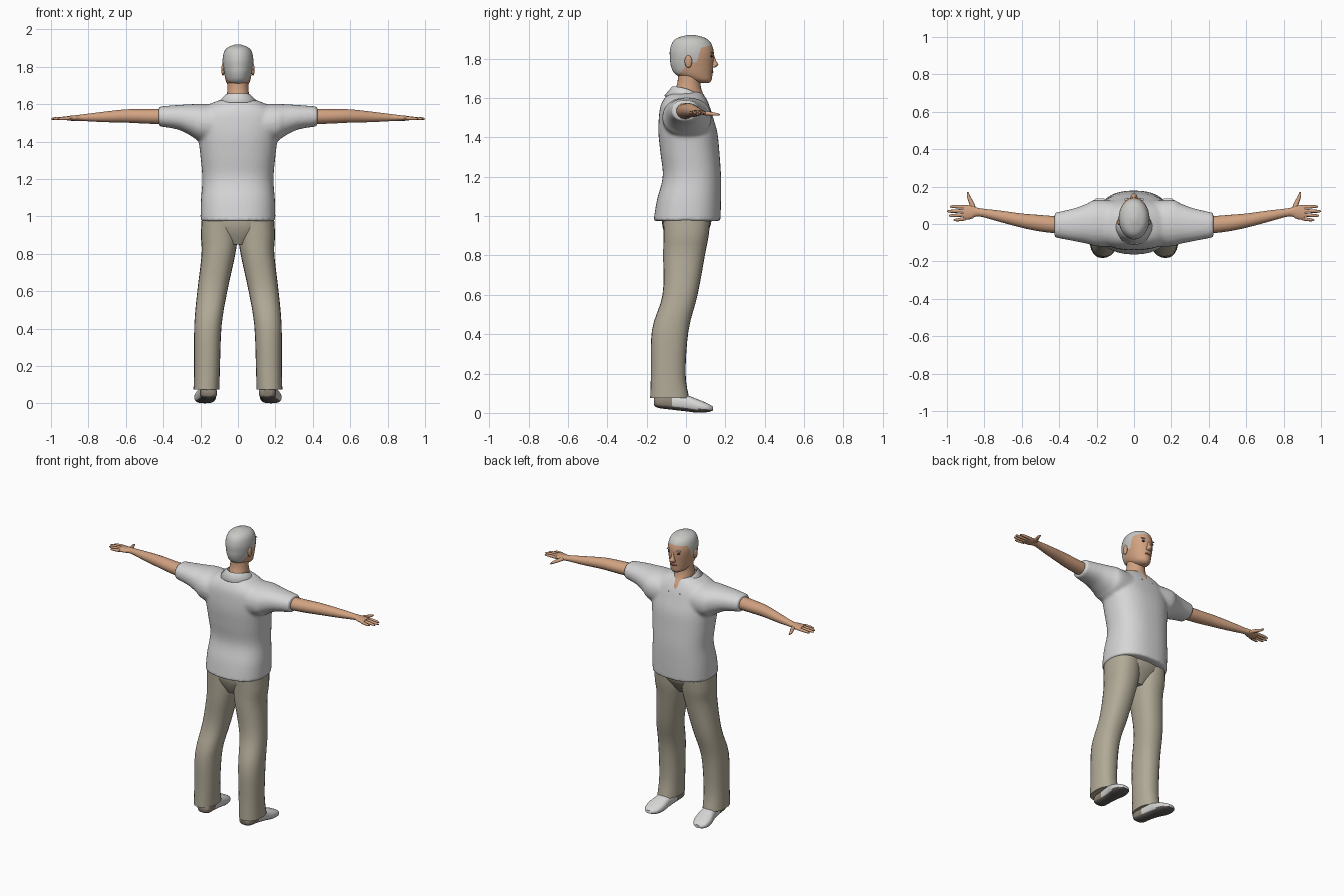
import bpy, bmesh, math
from mathutils import Vector, Matrix

cube = bpy.data.objects.get("Cube")
if cube:
    bpy.data.objects.remove(cube)


def material(name, r, g, b):
    m = bpy.data.materials.new(name)
    m.use_nodes = True
    m.diffuse_color = (r, g, b, 1)
    bsdf = next(n for n in m.node_tree.nodes if n.type == "BSDF_PRINCIPLED")
    bsdf.inputs["Base Color"].default_value = (r, g, b, 1)
    bsdf.inputs["Roughness"].default_value = 0.8
    return m


SKIN = material("skin", 0.64, 0.36, 0.22)
HAIR = material("silver hair", 0.58, 0.58, 0.56)
SHIRT = material("white shirt", 0.67, 0.67, 0.68)
KHAKI = material("khaki cloth", 0.44, 0.40, 0.31)
SHOE = material("white shoe", 0.68, 0.68, 0.67)
SOLE = material("dark sole", 0.13, 0.12, 0.11)
HEEL = material("heel brown", 0.27, 0.23, 0.18)
DARK = material("dark eye", 0.05, 0.035, 0.03)
LIPS = material("lips", 0.45, 0.17, 0.13)
SIDES = (("left", 1), ("right", -1))


def finish(bm, name, mats, angle=50):
    bmesh.ops.recalc_face_normals(bm, faces=bm.faces)
    mesh = bpy.data.meshes.new(name)
    bm.to_mesh(mesh)
    bm.free()
    for m in mats:
        mesh.materials.append(m)
    for p in mesh.polygons:
        p.use_smooth = True
    mesh.set_sharp_from_angle(angle=math.radians(angle))
    obj = bpy.data.objects.new(name, mesh)
    bpy.context.scene.collection.objects.link(obj)
    return obj


def spline(rows, steps):
    """Catmull-Rom blend between the section rows."""
    out = []
    for i in range(len(rows) - 1):
        p0, p1, p2 = rows[max(i - 1, 0)], rows[i], rows[i + 1]
        p3 = rows[min(i + 2, len(rows) - 1)]
        for k in range(steps):
            t = k / steps
            out.append([b + t * (c - a) / 2 + t * t * (a - 2.5 * b + 2 * c - d / 2)
                        + t ** 3 * (1.5 * (b - c) + (d - a) / 2)
                        for a, b, c, d in zip(p0, p1, p2, p3)])
    return out + [list(rows[-1])]


def loft(bm, rows, axis="z", side=1, seg=24, steps=4, power=2.0):
    """Skin oval sections (position, centre u, centre v, radius u, radius v)."""
    rings = []
    for t, cu, cv, ru, rv in spline(rows, steps):
        ring = []
        for i in range(seg):
            c, s = math.cos(math.tau * i / seg), math.sin(math.tau * i / seg)
            u = cu + ru * math.copysign(abs(c) ** (2 / power), c)
            v = cv + rv * math.copysign(abs(s) ** (2 / power), s)
            x, y, z = {"x": (t, u, v), "y": (u, t, v), "z": (u, v, t)}[axis]
            ring.append(bm.verts.new((x * side, y, z)))
        rings.append(ring)
    for a, b in zip(rings, rings[1:]):
        for i in range(seg):
            j = (i + 1) % seg
            bm.faces.new((a[i], a[j], b[j], b[i]))
    bm.faces.new(rings[0])
    bm.faces.new(rings[-1])


def blob(bm, loc, size):
    mat = Matrix.Translation(loc) @ Matrix.Diagonal((*size, 1))
    bmesh.ops.create_uvsphere(bm, u_segments=14, v_segments=10, radius=1, matrix=mat)


# Shirt: torso and sleeves merged into one soft skin
bm = bmesh.new()
loft(bm, [(0.975, 0, 0.005, 0.2, 0.17), (1.08, 0, 0.015, 0.198, 0.163),
          (1.2, 0, 0.03, 0.19, 0.148), (1.32, 0, 0.02, 0.2, 0.15),
          (1.42, 0, 0.01, 0.212, 0.15), (1.5, 0, 0, 0.22, 0.138),
          (1.56, 0, -0.005, 0.2, 0.124), (1.605, 0, -0.005, 0.14, 0.1),
          (1.63, 0, 0, 0.07, 0.075)], seg=40, power=2.4)
for _, s in SIDES:
    loft(bm, [(0.05, 0, 1.49, 0.12, 0.11), (0.2, 0.005, 1.502, 0.125, 0.1),
              (0.25, 0.002, 1.515, 0.108, 0.085), (0.32, -0.004, 1.53, 0.088, 0.066),
              (0.425, -0.006, 1.535, 0.066, 0.053)], "x", s, power=2.2)
shirt = finish(bm, "shirt", [SHIRT])
remesh = shirt.modifiers.new("merge", "REMESH")
remesh.mode, remesh.voxel_size, remesh.use_smooth_shade = "VOXEL", 0.01, True
soften = shirt.modifiers.new("soften", "SMOOTH")
soften.factor, soften.iterations = 0.5, 5

# Folded collar, open at the chest
bm = bmesh.new()
strips = []
for i in range(41):
    a = math.radians(-160 + 8 * i)
    f = (1 - math.cos(a)) / 2
    strip = []
    for rx, ry, cy, z in ((0.064, 0.08, 0.015, 1.625 - 0.055 * f * f),
                          (0.07, 0.082, 0.012, 1.658 - 0.06 * f * f),
                          (0.115, 0.122, 0.012, 1.612 - 0.08 * f ** 3)):
        strip.append(bm.verts.new((rx * math.sin(a), cy - ry * math.cos(a), z)))
    strips.append(strip)
for a, b in zip(strips, strips[1:]):
    for k in range(2):
        bm.faces.new((a[k], b[k], b[k + 1], a[k + 1]))
collar = finish(bm, "collar", [SHIRT])
collar.modifiers.new("cloth", "SOLIDIFY").thickness = 0.006

# Neck with the bare V at the chest
bm = bmesh.new()
loft(bm, [(1.53, 0, 0.085, 0.012, 0.04), (1.58, 0, 0.05, 0.045, 0.062),
          (1.63, 0, 0.015, 0.06, 0.068), (1.68, 0, 0.015, 0.056, 0.058),
          (1.73, 0, 0.02, 0.055, 0.06)])
finish(bm, "neck", [SKIN])

# Head, cut along the hairline and coloured above it
bm = bmesh.new()
loft(bm, [(1.675, 0, 0.085, 0.02, 0.03), (1.69, 0, 0.07, 0.046, 0.06),
          (1.72, 0, 0.04, 0.063, 0.094), (1.76, 0, 0.031, 0.073, 0.107),
          (1.8, 0, 0.03, 0.08, 0.111), (1.84, 0, 0.029, 0.082, 0.111),
          (1.88, 0, 0.028, 0.074, 0.098), (1.905, 0, 0.027, 0.053, 0.07),
          (1.92, 0, 0.027, 0.012, 0.016)], seg=36)
hairline = [(Vector((0, 0.1, 1.86)), Vector((0, -0.2, 1))),
            (Vector((0, 0.06, 1.8)), Vector((0, -1, 0.3))),
            (Vector((0, 0.03, 1.78)), Vector((0, 0, 1))),
            (Vector((0, 0, 1.765)), Vector((0, -1, 0.8)))]
for co, no in hairline:
    bmesh.ops.bisect_plane(bm, geom=bm.verts[:] + bm.edges[:] + bm.faces[:],
                           plane_co=co, plane_no=no)
for f in bm.faces:
    crown, temple, ear_top, nape = [(f.calc_center_median() - co).dot(no) > 0
                                    for co, no in hairline]
    f.material_index = int(crown or (temple and ear_top) or nape)
finish(bm, "head", [SKIN, HAIR])

# Facial features
bm = bmesh.new()
loft(bm, [(1.755, 0, 0.137, 0.016, 0.012), (1.768, 0, 0.144, 0.018, 0.02),
          (1.79, 0, 0.14, 0.01, 0.012), (1.82, 0, 0.134, 0.007, 0.008)], seg=12)
finish(bm, "nose", [SKIN])
bm = bmesh.new()
blob(bm, (0, 0.131, 1.732), (0.024, 0.008, 0.006))
finish(bm, "mouth", [LIPS])
for label, s in SIDES:
    for part, loc, size, mat in (
            ("ear", (0.08, 0.012, 1.785), (0.009, 0.019, 0.032), SKIN),
            ("eye", (0.032, 0.129, 1.812), (0.013, 0.007, 0.006), DARK),
            ("eyebrow", (0.033, 0.13, 1.83), (0.02, 0.008, 0.004), HAIR)):
        bm = bmesh.new()
        blob(bm, (loc[0] * s, loc[1], loc[2]), size)
        finish(bm, label + "_" + part, [mat])

# Arms and hands
for label, s in SIDES:
    bm = bmesh.new()
    loft(bm, [(0.38, -0.008, 1.533, 0.046, 0.042), (0.5, 0.004, 1.535, 0.044, 0.039),
              (0.6, 0.018, 1.537, 0.038, 0.036), (0.72, 0.042, 1.532, 0.03, 0.028),
              (0.83, 0.063, 1.528, 0.022, 0.018), (0.87, 0.063, 1.526, 0.036, 0.015),
              (0.915, 0.06, 1.525, 0.04, 0.012)], "x", s, 18)
    for y0, y1, tip in ((0.029, 0.022, 0.965), (0.05, 0.045, 0.99),
                        (0.071, 0.068, 1.0), (0.091, 0.093, 0.985)):
        loft(bm, [(0.9, y0, 1.525, 0.01, 0.01), (tip - 0.02, y1, 1.523, 0.008, 0.008),
                  (tip, y1, 1.521, 0.003, 0.003)], "x", s, 10, 3)
    loft(bm, [(0.06, 0.853, 1.525, 0.014, 0.012), (0.105, 0.866, 1.522, 0.014, 0.011),
              (0.15, 0.885, 1.517, 0.009, 0.008), (0.172, 0.888, 1.515, 0.003, 0.003)],
         "y", s, 10, 3)
    finish(bm, label + "_arm", [SKIN])

# Trousers: hips and two legs
bm = bmesh.new()
loft(bm, [(0.85, 0, -0.01, 0.06, 0.07), (0.9, 0, -0.005, 0.14, 0.1),
          (0.95, 0, 0.002, 0.185, 0.122), (1.01, 0, 0.005, 0.19, 0.128)], seg=32)
for _, s in SIDES:
    loft(bm, [(0.075, 0.168, -0.083, 0.069, 0.099), (0.2, 0.165, -0.09, 0.069, 0.088),
              (0.42, 0.16, -0.08, 0.073, 0.093), (0.6, 0.137, -0.03, 0.08, 0.089),
              (0.8, 0.104, -0.01, 0.09, 0.106), (0.9, 0.1, 0, 0.098, 0.115),
              (1.0, 0.1, 0.004, 0.092, 0.12)], "z", s, power=2.3)
finish(bm, "trousers", [KHAKI])

# Shoes, with dark undersides and brown heels
for label, s in SIDES:
    bm = bmesh.new()
    loft(bm, [(-0.162, 0.155, 0.056, 0.026, 0.018), (-0.14, 0.156, 0.055, 0.044, 0.03),
              (-0.07, 0.16, 0.055, 0.044, 0.039), (0, 0.167, 0.049, 0.049, 0.041),
              (0.06, 0.175, 0.035, 0.057, 0.034), (0.11, 0.18, 0.026, 0.048, 0.022),
              (0.137, 0.182, 0.022, 0.022, 0.01)], "y", s, 24, 4, 2.6)
    bmesh.ops.recalc_face_normals(bm, faces=bm.faces)
    for f in bm.faces:
        y = f.calc_center_median().y
        f.material_index = 1 if f.normal.z < -0.5 else 2 if y < -0.07 else 0
    finish(bm, label + "_shoe", [SHOE, SOLE, HEEL])
